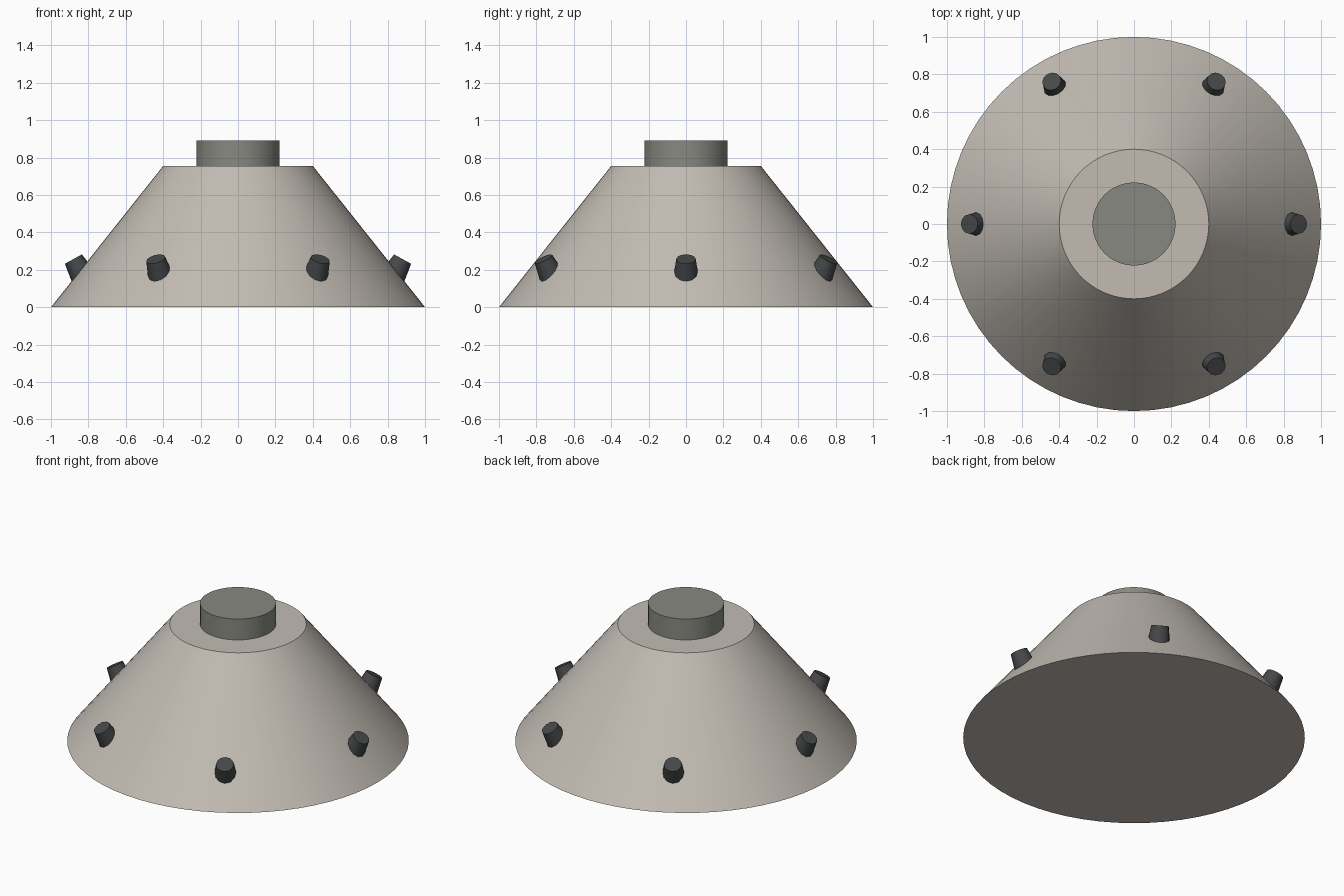
import bpy
import math
from mathutils import Matrix, Vector

cube = bpy.data.objects.get("Cube")
if cube:
    bpy.data.objects.remove(cube, do_unlink=True)


def material(name, rgb):
    mat = bpy.data.materials.new(name)
    mat.use_nodes = True
    mat.diffuse_color = (*rgb, 1)
    mat.node_tree.nodes["Principled BSDF"].inputs["Base Color"].default_value = (*rgb, 1)
    return mat


def frustum(name, sides, r1, r2, depth, matrix, mat):
    bpy.ops.mesh.primitive_cone_add(vertices=sides, radius1=r1, radius2=r2, depth=depth)
    obj = bpy.context.object
    obj.name = name
    obj.matrix_world = matrix
    obj.data.materials.append(mat)
    bpy.ops.object.shade_smooth_by_angle(angle=math.radians(30))
    return obj


stone = material("warm_grey", (0.54, 0.50, 0.45))
cap = material("dull_grey", (0.25, 0.25, 0.22))
dark = material("charcoal", (0.06, 0.063, 0.065))

# Sloped body and the round cap on top
frustum("body", 64, 1.0, 0.4, 0.755, Matrix.Translation((0, 0, 0.3775)), stone)
frustum("top_cap", 48, 0.222, 0.222, 0.16, Matrix.Translation((0, 0, 0.81)), cap)

# Six tapered pegs leaning outward around the lower slope
tilt = Matrix.Rotation(math.radians(29), 4, "Y")
for i in range(6):
    turn = Matrix.Rotation(i * math.pi / 3, 4, "Z")
    top = Vector((0.88, 0, 0.257))
    place = turn @ Matrix.Translation(top) @ tilt @ Matrix.Translation((0, 0, -0.09))
    frustum(f"peg_{i + 1}", 12, 0.078, 0.052, 0.18, place, dark)
